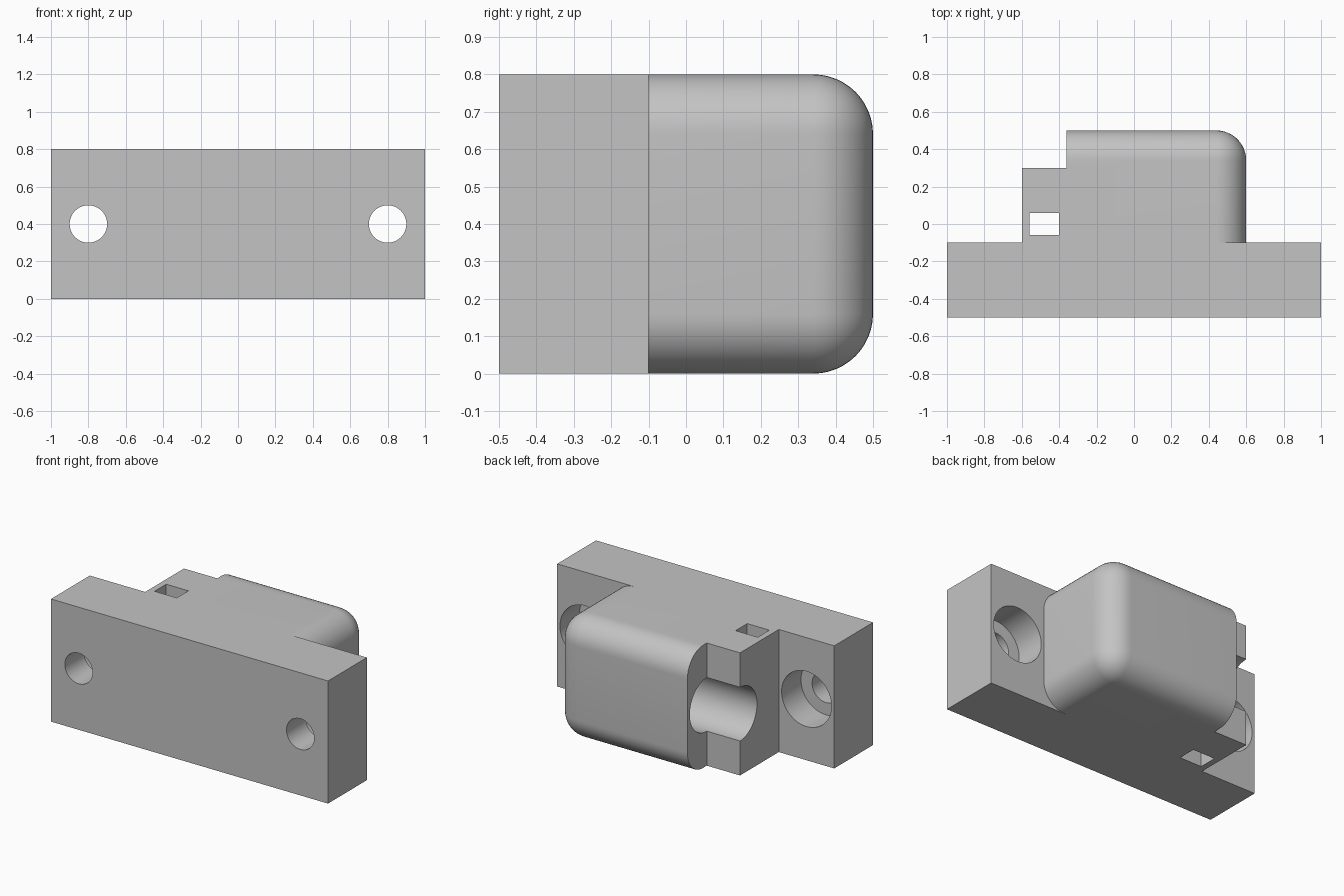
import bpy, bmesh, math
from mathutils import Vector, Matrix

cube = bpy.data.objects.get("Cube")
if cube:
    bpy.data.objects.remove(cube, do_unlink=True)

HEIGHT = 0.8
MID = HEIGHT / 2

grey = bpy.data.materials.new("plain_grey")
grey.use_nodes = True
colour = (0.55, 0.55, 0.55, 1)
grey.diffuse_color = colour
grey.node_tree.nodes["Principled BSDF"].inputs["Base Color"].default_value = colour


def make_object(name, bm):
    bmesh.ops.recalc_face_normals(bm, faces=bm.faces)
    mesh = bpy.data.meshes.new(name)
    bm.to_mesh(mesh)
    bm.free()
    mesh.materials.append(grey)
    obj = bpy.data.objects.new(name, mesh)
    bpy.context.collection.objects.link(obj)
    return obj


def box(low, high):
    low, high = Vector(low), Vector(high)
    bm = bmesh.new()
    bmesh.ops.create_cube(bm, size=1, matrix=Matrix.Translation((low + high) / 2)
                          @ Matrix.Diagonal((*(high - low), 1)))
    return bm


def rod(name, start, end, radius):
    start, end = Vector(start), Vector(end)
    axis = end - start
    turn = axis.to_track_quat('Z', 'Y').to_matrix().to_4x4()
    bm = bmesh.new()
    bmesh.ops.create_cone(bm, cap_ends=True, segments=64, radius1=radius, radius2=radius,
                          depth=axis.length,
                          matrix=Matrix.Translation((start + end) / 2) @ turn)
    return make_object(name, bm)


def combine(target, tool, operation):
    mod = target.modifiers.new(tool.name, 'BOOLEAN')
    mod.operation = operation
    mod.solver = 'EXACT'
    mod.object = tool
    bpy.context.view_layer.objects.active = target
    bpy.ops.object.modifier_apply(modifier=mod.name)
    bpy.data.objects.remove(tool, do_unlink=True)


# Mounting plate with the stepped cable block, extruded from one outline
outline = [(-1, -0.5), (1, -0.5), (1, -0.1), (-0.36, -0.1),
           (-0.36, 0.3), (-0.6, 0.3), (-0.6, -0.1), (-1, -0.1)]
bm = bmesh.new()
base = bm.faces.new([bm.verts.new((x, y, 0)) for x, y in outline])
grown = bmesh.ops.extrude_face_region(bm, geom=[base])
bmesh.ops.translate(bm, vec=(0, 0, HEIGHT),
                    verts=[v for v in grown["geom"] if isinstance(v, bmesh.types.BMVert)])
bracket = make_object("mounting_bracket", bm)

# Rounded housing: flat where it meets the plate and at the cable end
bm = box((-0.36, -0.1, 0), (0.6, 0.5, HEIGHT))
outer = [e for e in bm.edges
         if all((v.co.x > 0 for v in e.verts)) and any(v.co.y > 0 for v in e.verts)
         and not all(v.co.y < 0 for v in e.verts)
         or all(v.co.y > 0 for v in e.verts) and e.verts[0].co.z == e.verts[1].co.z]
bmesh.ops.bevel(bm, geom=outer, offset=0.16, segments=12, profile=0.5, affect='EDGES')
combine(bracket, make_object("housing", bm), 'UNION')

# Counterbored screw holes on both sides
for x in (-0.8, 0.8):
    combine(bracket, rod("screw_hole", (x, -0.6, MID), (x, -0.2, MID), 0.1), 'DIFFERENCE')
    combine(bracket, rod("counterbore", (x, -0.3, MID), (x, 0, MID), 0.18), 'DIFFERENCE')

# Cable channel open along the step, continuing into the housing
combine(bracket, rod("cable_channel", (-0.7, 0.3, MID), (0.3, 0.3, MID), 0.175), 'DIFFERENCE')

# Tie slot straight through the block
combine(bracket, make_object("tie_slot", box((-0.56, -0.06, -0.1), (-0.4, 0.06, 0.9))),
        'DIFFERENCE')

bpy.ops.object.select_all(action='DESELECT')
bracket.select_set(True)
bpy.context.view_layer.objects.active = bracket
bpy.ops.object.shade_smooth_by_angle(angle=math.radians(30))
